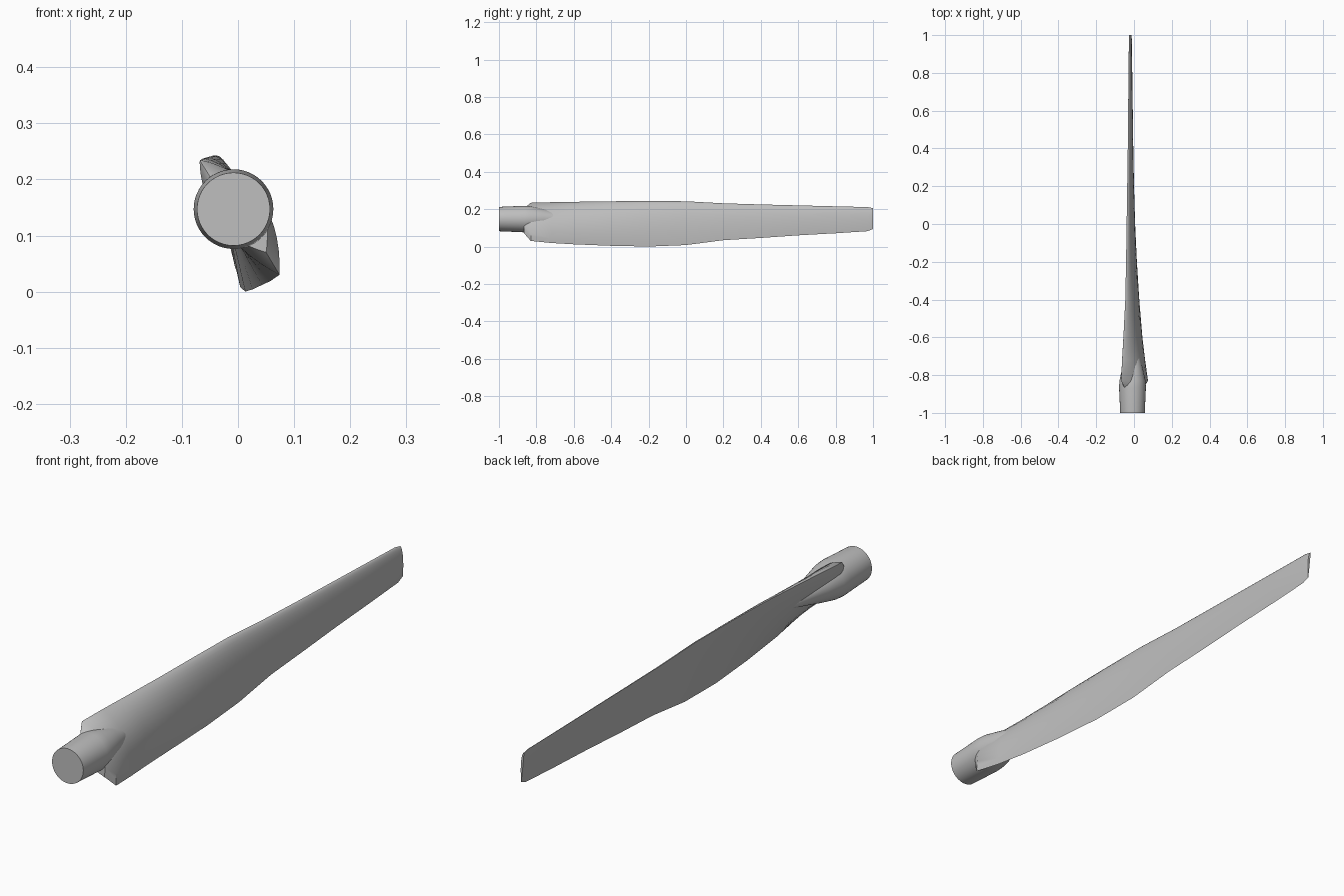
import bpy, bmesh, math
from mathutils import Vector

cube = bpy.data.objects.get("Cube")
if cube:
    bpy.data.objects.remove(cube, do_unlink=True)

metal = bpy.data.materials.new("light_grey")
metal.use_nodes = True
GREY = (0.52, 0.52, 0.52, 1)
metal.diffuse_color = GREY
metal.node_tree.nodes["Principled BSDF"].inputs["Base Color"].default_value = GREY


def loft(name, rings):
    """Skin a list of closed rings and cap both ends."""
    bm = bmesh.new()
    rows = [[bm.verts.new(p) for p in ring] for ring in rings]
    n = len(rows[0])
    for a, b in zip(rows, rows[1:]):
        for i in range(n):
            j = (i + 1) % n
            bm.faces.new((a[i], a[j], b[j], b[i]))
    bm.faces.new(rows[0])
    bm.faces.new(rows[-1])
    bmesh.ops.recalc_face_normals(bm, faces=bm.faces)
    mesh = bpy.data.meshes.new(name)
    bm.to_mesh(mesh)
    bm.free()
    mesh.materials.append(metal)
    obj = bpy.data.objects.new(name, mesh)
    bpy.context.collection.objects.link(obj)
    bpy.ops.object.select_all(action='DESELECT')
    obj.select_set(True)
    bpy.context.view_layer.objects.active = obj
    bpy.ops.object.shade_smooth_by_angle(angle=math.radians(35))
    return obj


def airfoil(y, lead, trail, convex, flat, power, count=16):
    """Closed section running over the convex side and back along the flat one."""
    lead, trail = Vector(lead), Vector(trail)
    chord = trail - lead
    normal = Vector((-chord.y, chord.x)).normalized()
    peak = power / (1 + power)
    top = peak ** power * (1 - peak)
    points = []
    for k in range(2 * count):
        t = (1 - math.cos(math.pi * k / count)) / 2
        depth = convex if k <= count else -flat
        p = lead + chord * t + normal * depth * (t ** power * (1 - t) / top)
        points.append((p.x, y, p.y))
    return points


# Blade stations: y, leading edge (x, z), trailing edge (x, z),
# convex depth, flat-side depth, nose power
stations = [
    (-0.865, (-0.05, 0.205), (0.05, 0.07), 0.045, 0.035, 0.9),
    (-0.83, (-0.068, 0.234), (0.074, 0.03), 0.050, 0.035, 0.9),
    (-0.72, (-0.063, 0.237), (0.058, 0.019), 0.047, 0.020, 0.8),
    (-0.60, (-0.056, 0.239), (0.043, 0.012), 0.042, 0.010, 0.7),
    (-0.40, (-0.046, 0.242), (0.026, 0.004), 0.034, 0.002, 0.6),
    (-0.20, (-0.042, 0.243), (0.013, 0.0), 0.028, 0.001, 0.55),
    (0.00, (-0.039, 0.242), (0.004, 0.008), 0.023, 0.001, 0.5),
    (0.20, (-0.036, 0.231), (-0.002, 0.034), 0.019, 0.001, 0.5),
    (0.40, (-0.033, 0.225), (-0.006, 0.046), 0.016, 0.001, 0.5),
    (0.60, (-0.031, 0.220), (-0.009, 0.060), 0.014, 0.001, 0.5),
    (0.80, (-0.029, 0.215), (-0.012, 0.071), 0.012, 0.001, 0.5),
    (0.97, (-0.027, 0.211), (-0.014, 0.082), 0.010, 0.001, 0.5),
    (1.00, (-0.026, 0.205), (-0.015, 0.094), 0.008, 0.001, 0.5),
]
loft("blade", [airfoil(*s) for s in stations])

# Round shank that flares towards the blade and fades away inside it
shank = [(-1, 0.065), (-0.865, 0.071), (-0.83, 0.069),
         (-0.76, 0.054), (-0.68, 0.034), (-0.58, 0.012)]
SIDES = 48
loft("shank", [[(-0.008 + r * math.cos(2 * math.pi * i / SIDES), y,
                 0.147 + r * math.sin(2 * math.pi * i / SIDES))
                for i in range(SIDES)] for y, r in shank])
